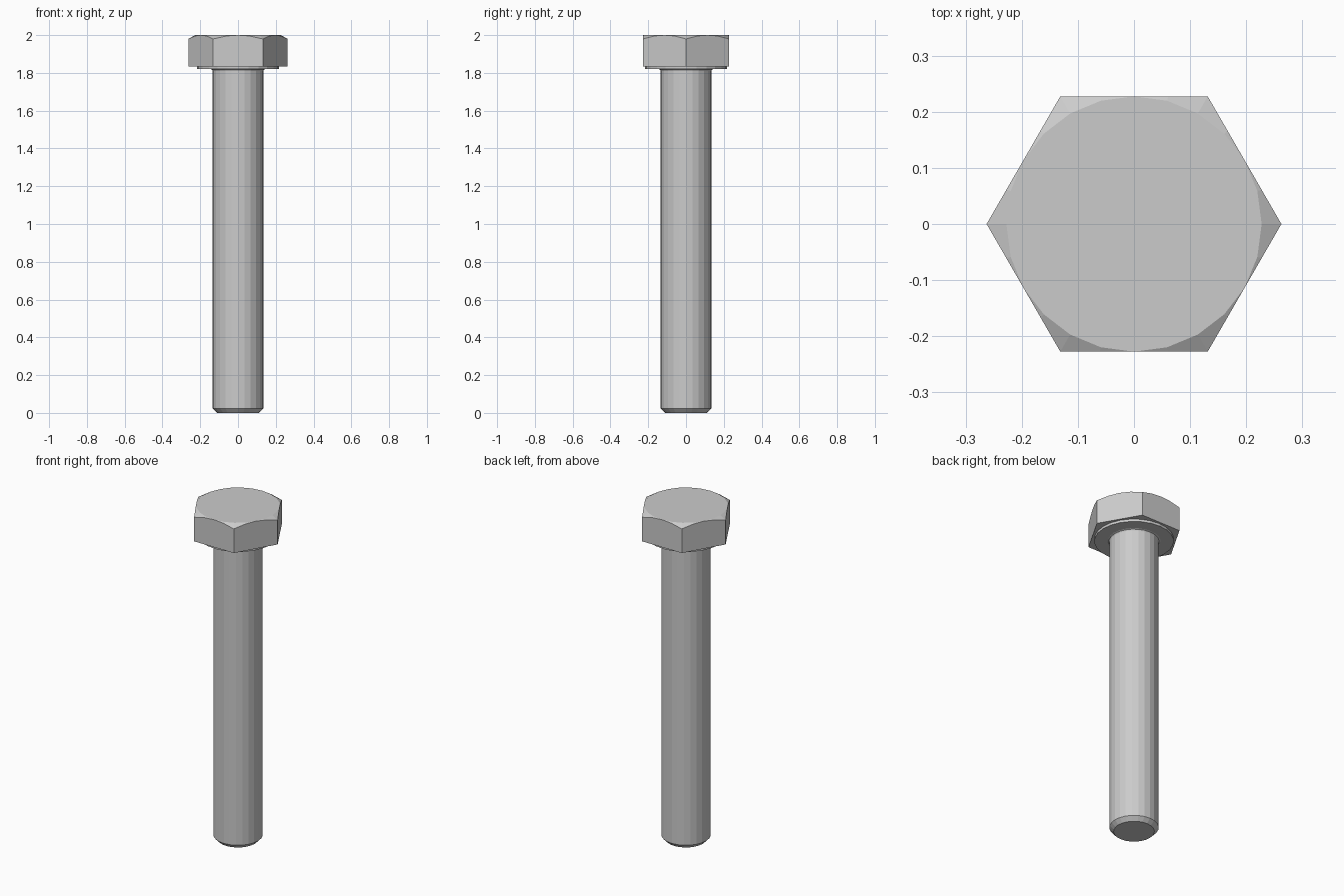
import bpy
import bmesh
from math import cos, sin, pi, radians, tan

if "Cube" in bpy.data.objects:
    bpy.data.objects.remove(bpy.data.objects["Cube"])

SIDES = 24
APOTHEM = 0.2275  # half the width across the head's flats


def hex_radius(a):
    """Distance from the axis to the hexagon outline at angle a (corners on x)."""
    return APOTHEM / cos((a % (pi / 3)) - pi / 6)


def loft(name, rings):
    """Skin a closed solid through rings; each ring maps an angle to (radius, z)."""
    bm = bmesh.new()
    angles = [2 * pi * i / SIDES for i in range(SIDES)]
    rows = []
    for ring in rings:
        row = []
        for a in angles:
            r, z = ring(a)
            row.append(bm.verts.new((r * cos(a), r * sin(a), z)))
        rows.append(row)
    for low, high in zip(rows, rows[1:]):
        for i in range(SIDES):
            j = (i + 1) % SIDES
            bm.faces.new((low[i], low[j], high[j], high[i]))
    bm.faces.new(rows[0][::-1])
    bm.faces.new(rows[-1])
    bmesh.ops.remove_doubles(bm, verts=bm.verts, dist=1e-5)
    bmesh.ops.recalc_face_normals(bm, faces=bm.faces)
    mesh = bpy.data.meshes.new(name)
    bm.to_mesh(mesh)
    bm.free()
    obj = bpy.data.objects.new(name, mesh)
    bpy.context.collection.objects.link(obj)
    return obj


def circle(r, z):
    return lambda a: (r, z)


def chamfer_rim(a):
    """Where the 30 degree conical chamfer meets the hexagon sides."""
    r = hex_radius(a)
    return r, 2.0 - (r - APOTHEM) * tan(radians(30))


# Hexagonal head with chamfered corners
loft("hex_head", [lambda a: (hex_radius(a), 1.835), chamfer_rim, circle(APOTHEM, 2.0)])

# Chamfered shank, small fillet and washer face under the head
loft("shank", [circle(r, z) for r, z in (
    (0.111, 0.0), (0.134, 0.024), (0.134, 1.81), (0.137, 1.817), (0.144, 1.82),
    (0.216, 1.82), (0.216, 1.835))])
